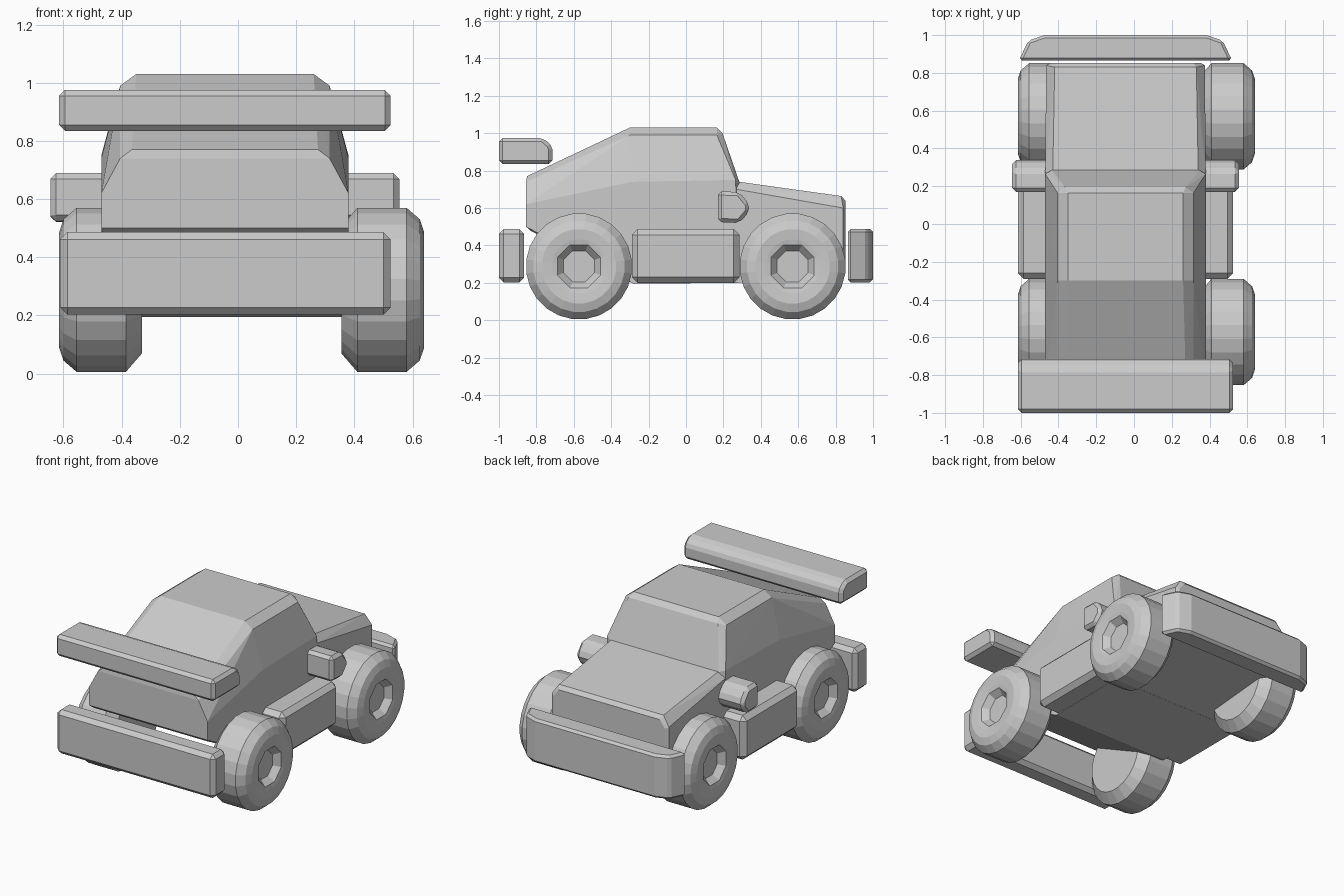
import bpy, bmesh, math

cube = bpy.data.objects.get("Cube")
if cube:
    bpy.data.objects.remove(cube, do_unlink=True)

MID = -0.045  # centre line of the bodywork

grey = bpy.data.materials.new("plain_grey")
grey.use_nodes = True
COLOUR = (0.6, 0.6, 0.6, 1)
grey.diffuse_color = COLOUR
grey.node_tree.nodes["Principled BSDF"].inputs["Base Color"].default_value = COLOUR


def finish(name, bm, bevel=0):
    bmesh.ops.recalc_face_normals(bm, faces=bm.faces)
    mesh = bpy.data.meshes.new(name)
    bm.to_mesh(mesh)
    bm.free()
    mesh.materials.append(grey)
    obj = bpy.data.objects.new(name, mesh)
    bpy.context.collection.objects.link(obj)
    if bevel:
        mod = obj.modifiers.new("chamfer", "BEVEL")
        mod.width = bevel
        mod.segments = 1
        mod.limit_method = "ANGLE"
        mod.angle_limit = math.radians(35)
    return obj


def hull(name, points, bevel=0):
    """Symmetrical convex panel from (half width, y, z) points."""
    bm = bmesh.new()
    for w, y, z in points:
        for side in (-1, 1):
            bm.verts.new((MID + side * w, y, z))
    out = bmesh.ops.convex_hull(bm, input=bm.verts)
    loose = [v for v in out["geom_interior"] if isinstance(v, bmesh.types.BMVert)]
    bmesh.ops.delete(bm, geom=loose, context="VERTS")
    bmesh.ops.dissolve_limit(bm, angle_limit=0.01, verts=bm.verts, edges=bm.edges)
    return finish(name, bm, bevel)


def extrude_x(name, profile, x0, x1, bevel):
    """Side profile (y, z) swept across x."""
    bm = bmesh.new()
    face = bm.faces.new([bm.verts.new((x0, y, z)) for y, z in profile])
    new = bmesh.ops.extrude_face_region(bm, geom=[face])["geom"]
    for v in new:
        if isinstance(v, bmesh.types.BMVert):
            v.co.x = x1
    return finish(name, bm, bevel)


def wheel(name, inner, side, y):
    """Chamfered tyre with an eight-sided sunken hub, facing outward."""
    bm = bmesh.new()
    count = 24
    # (offset from inner face, radius, hub ring)
    rings = [(0, 0.22, False), (0.055, 0.284, False), (0.225, 0.284, False),
             (0.27, 0.245, False), (0.285, 0.2, False), (0.28, 0.145, False),
             (0.275, 0.125, True), (0.235, 0.09, True)]
    loops = []
    for off, r, hub in rings:
        loop = []
        for i in range(count):
            a = math.tau * (i + 0.5) / count
            rad = r
            if hub:
                part = (a - math.pi / 8) % (math.pi / 4)
                rad = r * math.cos(math.pi / 8) / math.cos(part - math.pi / 8)
            loop.append(bm.verts.new((inner + side * off, y + rad * math.cos(a),
                                      0.288 + rad * math.sin(a))))
        loops.append(loop)
    for a, b in zip(loops, loops[1:]):
        for i in range(count):
            j = (i + 1) % count
            bm.faces.new((a[i], a[j], b[j], b[i]))
    bm.faces.new(loops[0])
    bm.faces.new(loops[-1])
    return finish(name, bm)


# Cabin with a sloping tail
hull("cabin", [
    (0.425, -0.855, 0.5), (0.41, -0.83, 0.478), (0.425, -0.855, 0.62),
    (0.36, -0.855, 0.74), (0.32, -0.85, 0.77),
    (0.425, -0.29, 0.74), (0.36, -0.3, 0.99), (0.305, -0.3, 1.03),
    (0.36, 0.165, 0.99), (0.305, 0.165, 1.03), (0.32, 0.195, 1.0),
    (0.425, 0.265, 0.75), (0.39, 0.285, 0.74),
    (0.425, -0.28, 0.195), (0.425, 0.28, 0.2),
])

# Hood and nose
hull("hood", [
    (0.425, 0.27, 0.2), (0.425, 0.27, 0.7), (0.385, 0.27, 0.742),
    (0.42, 0.84, 0.6), (0.375, 0.83, 0.664), (0.36, 0.852, 0.64),
    (0.4, 0.852, 0.59), (0.4, 0.852, 0.26), (0.42, 0.84, 0.25),
])

# Full-width floor between the axles, forming both sills
extrude_x("side_sills", [(-0.29, 0.2), (0.285, 0.2), (0.285, 0.487), (-0.29, 0.487)],
          -0.615, 0.525, 0.03)

# Bumpers at both ends
extrude_x("tail_bumper", [(-1, 0.203), (-0.865, 0.203), (-0.865, 0.487), (-1, 0.487)],
          -0.612, 0.525, 0.025)
hull("nose_bumper", [(w, y, z) for w, y in
                     ((0.565, 0.865), (0.515, 0.97), (0.43, 1.0))
                     for z in (0.203, 0.487)], 0.015)

# Floating wing over the tail
extrude_x("spoiler", [(-1, 0.835), (-0.715, 0.835), (-0.715, 0.915),
                      (-0.725, 0.94), (-0.765, 0.975), (-1, 0.975)],
          -0.615, 0.525, 0.02)

# Mirrors and wheels on each side
for side, label in ((1, "left"), (-1, "right")):
    extrude_x(label + "_mirror",
              [(0.17, 0.525), (0.285, 0.52), (0.338, 0.58), (0.338, 0.62),
               (0.285, 0.685), (0.17, 0.69)],
              MID + side * 0.4, MID + side * 0.6, 0.022)
    inner = 0.355 if side > 0 else -0.33
    for end, y in (("tail", -0.572), ("nose", 0.57)):
        wheel(f"{label}_{end}_wheel", inner, side, y)
